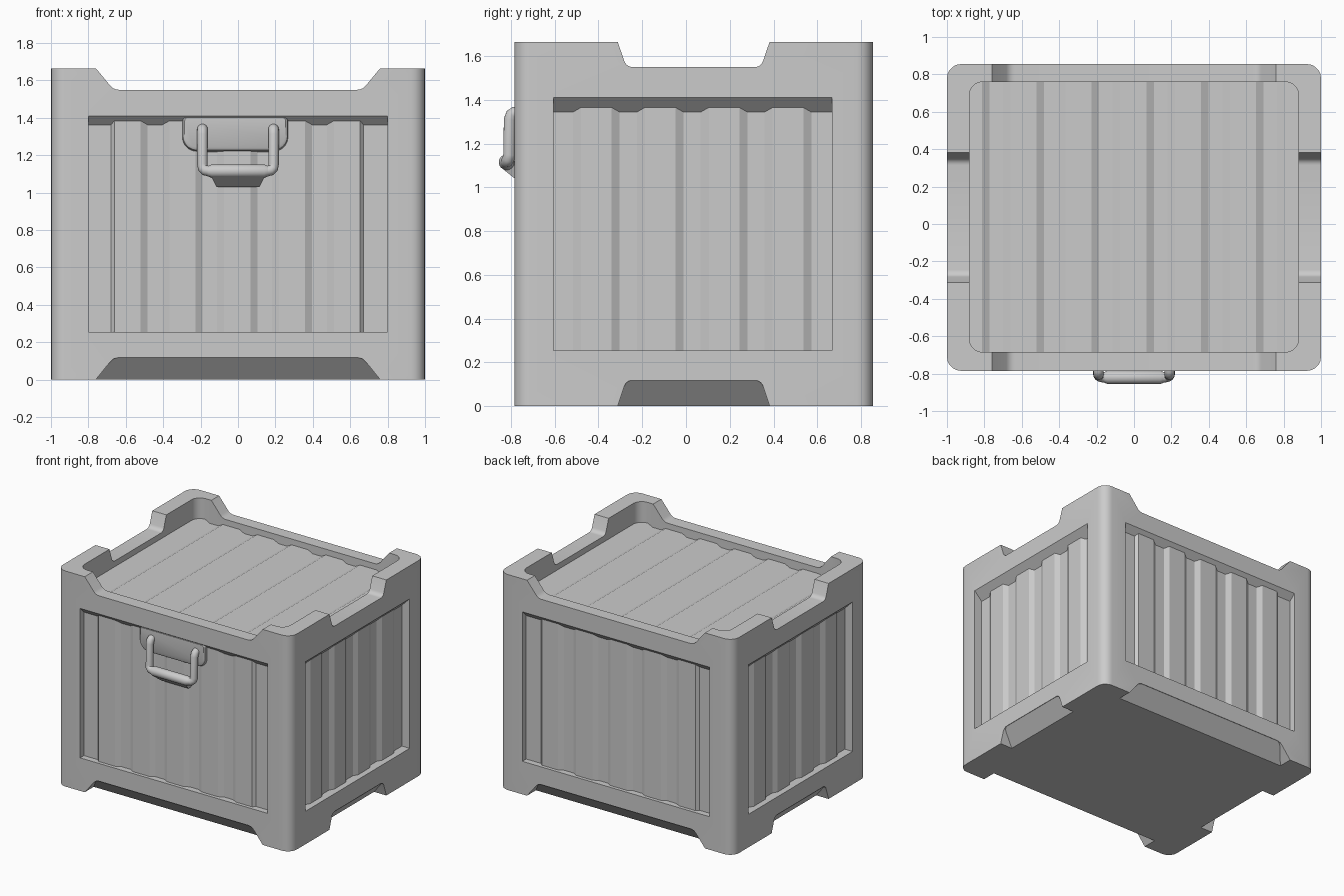
import bpy, bmesh, math
from mathutils import Vector

if "Cube" in bpy.data.objects:
    bpy.data.objects.remove(bpy.data.objects["Cube"])

YF, YB, H = -0.785, 0.855, 1.665      # front face, back face, height
YM = (YF + YB) / 2


def loft(name, loops):
    """Closed solid through equally long loops of 3D points."""
    bm = bmesh.new()
    rings = [[bm.verts.new(p) for p in lp] for lp in loops]
    n = len(rings[0])
    for a, b in zip(rings, rings[1:]):
        for i in range(n):
            j = (i + 1) % n
            bm.faces.new((a[i], a[j], b[j], b[i]))
    bm.faces.new(rings[0])
    bm.faces.new(rings[-1])
    bmesh.ops.recalc_face_normals(bm, faces=bm.faces)
    me = bpy.data.meshes.new(name)
    bm.to_mesh(me)
    bm.free()
    ob = bpy.data.objects.new(name, me)
    bpy.context.collection.objects.link(ob)
    return ob


def fillet(corners, seg=5):
    """Corners are (u, v, radius); returns the outline with rounded corners."""
    out, n = [], len(corners)
    for i, (u, v, r) in enumerate(corners):
        p = Vector((u, v))
        if r == 0:
            out.append(p)
            continue
        a = (Vector(corners[i - 1][:2]) - p).normalized()
        b = (Vector(corners[(i + 1) % n][:2]) - p).normalized()
        half = a.angle(b) / 2
        c = p + (a + b).normalized() * (r / math.sin(half))
        s, e = p + a * r / math.tan(half) - c, p + b * r / math.tan(half) - c
        t = s.angle(e)
        for k in range(seg + 1):
            f = k / seg
            out.append(c + (s * math.sin((1 - f) * t) + e * math.sin(f * t)) / math.sin(t))
    return out


def rect(x0, x1, y0, y1, r):
    return fillet([(x0, y0, r), (x1, y0, r), (x1, y1, r), (x0, y1, r)])


def smooth(ob):
    bpy.ops.object.select_all(action='DESELECT')
    ob.select_set(True)
    bpy.context.view_layer.objects.active = ob
    bpy.ops.object.shade_smooth_by_angle(angle=math.radians(35))


def cut(body, tool):
    m = body.modifiers.new("cut", 'BOOLEAN')
    m.operation, m.solver, m.object = 'DIFFERENCE', 'EXACT', tool
    bpy.context.view_layer.objects.active = body
    bpy.ops.object.modifier_apply(modifier=m.name)
    bpy.data.objects.remove(tool)


# Side mappings: u along the side, v up, d inward depth
SIDES = {
    "front": lambda u, v, d: (u, YF + d, v),
    "back": lambda u, v, d: (u, YB - d, v),
    "right": lambda u, v, d: (1 - d, u, v),
    "left": lambda u, v, d: (-1 + d, u, v),
}

# Frame: rounded box with a recess in the top
outer = rect(-1, 1, YF, YB, 0.075)
frame = loft("frame", [[(p.x, p.y, z) for p in outer] for z in (0, H)])
inner = rect(-0.88, 0.88, YF + 0.1, YB - 0.095, 0.07)
cut(frame, loft("recess", [[(p.x, p.y, z) for p in inner] for z in (1.45, 1.8)]))


def corrugated(name, place, u0, u1, v0, v1, ridges, depth, rib, slope, end_slope, back):
    """Panel with flat ridges; ridges are (start, end) along u."""
    prof = [(u0, back)]
    if ridges[0][0] > u0:
        prof.append((u0, depth + rib))
    for i, (a, b) in enumerate(ridges):
        if a > u0:
            prof.append((a - (end_slope if i == 0 else slope), depth + rib))
        prof.append((max(a, u0), depth))
        prof.append((min(b, u1), depth))
        if b < u1:
            prof.append((b + (end_slope if i == len(ridges) - 1 else slope), depth + rib))
    if ridges[-1][1] < u1:
        prof.append((u1, depth + rib))
    prof.append((u1, back))
    return loft(name, [[place(u, v, d) for u, d in prof] for v in (v0, v1)])


for side, place in SIDES.items():
    wide = side in ("front", "back")
    mid = 0 if wide else YM
    top_half, base_half = (0.76, 0.665) if wide else (0.347, 0.308)
    r = 0.06 if wide else 0.04
    k = (top_half - base_half) / 0.115
    # Notch in the upper rim
    w = top_half + k * 0.05
    prof = fillet([(mid - w, H + 0.05, 0), (mid - base_half, H - 0.115, r),
                   (mid + base_half, H - 0.115, r), (mid + w, H + 0.05, 0)])
    cut(frame, loft("notch", [[place(p.x, p.y, d) for p in prof] for d in (-0.05, 0.16)]))
    # Sloped notch under the lower rim
    deep = 0.11 if wide else 0.105
    w = top_half + k * 0.03
    prof = fillet([(mid - w, -0.03, 0), (mid - base_half, 0.118, r),
                   (mid + base_half, 0.118, r), (mid + w, -0.03, 0)])
    cut(frame, loft("foot_notch", [[place(p.x, p.y, -0.02) for p in prof],
                                   [place(p.x, p.y, deep * (1 - p.y / 0.122)) for p in prof]]))
    # Panel opening whose ceiling slopes down inward
    u0, u1 = (-0.8, 0.8) if wide else (-0.605, 0.668)
    D = 0.06 if wide else 0.08
    cut(frame, loft("opening", [
        [place(u, v, d) for u, v in ((u0, 0.255), (u1, 0.255),
                                     (u1, 1.41 - d), (u0, 1.41 - d))]
        for d in (-0.02, D)]))
    # Corrugated wall panel
    n, first, step = (5, -0.66, 0.293) if wide else (4, -0.48, 0.292)
    ribs = [(first + i * step, first + i * step + 0.14) for i in range(n)]
    corrugated(side + "_panel", place, u0 - 0.01, u1 + 0.01, 0.245, 1.42, ribs,
               0.026 if wide else 0.045, 0.021, 0.037, 0.02 if wide else 0.037, D + 0.02)
smooth(frame)

# Corrugated roof sheet
ribs = [(-0.953 + i * 0.293, -0.813 + i * 0.293) for i in range(7)]
corrugated("roof_panel", lambda u, v, d: (u, v, H - d), -0.89, 0.89, YF + 0.09, YB - 0.085,
           ribs, 0.16, 0.021, 0.04, 0.04, 0.25)

# Latch plate with rounded lower corners
front = SIDES["front"]


def plate_loop(zb, d, inset=0):
    prof = fillet([(-0.297 + inset, 1.403, 0.02), (-0.297 + inset, zb, 0.075),
                   (0.267 - inset, zb, 0.075), (0.267 - inset, 1.403, 0.02)], 8)
    return [front(p.x, p.y, d) for p in prof]


smooth(loft("handle_plate", [plate_loop(1.24, 0.0, 0.012), plate_loop(1.228, 0.008, 0.003),
                             plate_loop(1.222, 0.025), plate_loop(1.215, 0.07)]))

# Bent bail handle
half = [(0.19, -0.755, 1.342), (0.19, -0.785, 1.34), (0.19, -0.797, 1.332),
        (0.19, -0.805, 1.31), (0.19, -0.807, 1.15), (0.187, -0.812, 1.13),
        (0.175, -0.818, 1.119), (0.155, -0.82, 1.115)]
path = half + [(-x, y, z) for x, y, z in reversed(half)]
cu = bpy.data.curves.new("handle_bail", 'CURVE')
cu.dimensions, cu.bevel_depth, cu.bevel_resolution = '3D', 0.028, 6
cu.use_fill_caps = True
sp = cu.splines.new('POLY')
sp.points.add(len(path) - 1)
for pt, co in zip(sp.points, path):
    pt.co = (*co, 1)
bail = bpy.data.objects.new("handle_bail", cu)
bpy.context.collection.objects.link(bail)
bpy.ops.object.select_all(action='DESELECT')
bail.select_set(True)
bpy.context.view_layer.objects.active = bail
bpy.ops.object.convert(target='MESH')
smooth(bpy.context.view_layer.objects.active)

# Rounded grip around the bail
ctr = Vector((-0.82, 1.115))
ring = [(math.cos(a * math.pi / 8), math.sin(a * math.pi / 8)) for a in range(16)]
smooth(loft("handle_grip", [[(x, ctr.x + r * c, ctr.y + r * s) for c, s in ring]
                            for x, r in ((-0.17, 0.024), (-0.14, 0.036), (0.14, 0.036), (0.17, 0.024))]))

# Slanted rest under the grip
rest = [(-0.842, 1.088), (-0.80, 1.12), (-0.74, 1.09), (-0.74, 1.03), (-0.77, 1.03)]
loft("handle_rest", [[(x * (1 + 0.25 * (z > 1.05)), y, z) for y, z in rest] for x in (-0.115, 0.115)])
